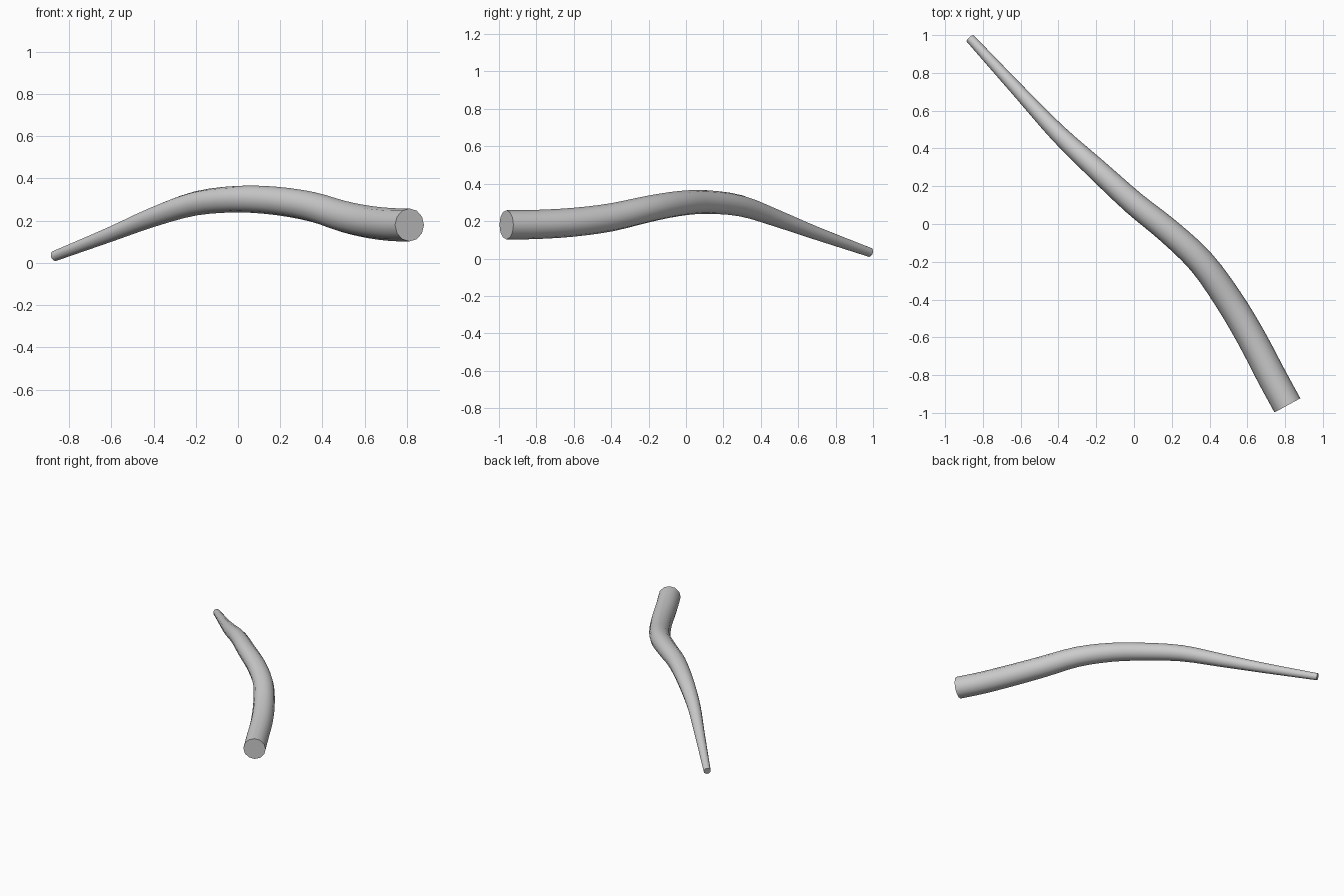
import bpy, bmesh, math
from mathutils import Vector

cube = bpy.data.objects.get("Cube")
if cube:
    bpy.data.objects.remove(cube, do_unlink=True)

SIDES = 12
STEPS = 3

# Centre line with radius, from the thick end to the tip
PATH = [
    (0.812, -0.96, 0.18, 0.078),
    (0.725, -0.80, 0.182, 0.078),
    (0.62, -0.60, 0.194, 0.077),
    (0.50, -0.40, 0.22, 0.075),
    (0.355, -0.20, 0.265, 0.071),
    (0.18, -0.035, 0.294, 0.067),
    (0.0, 0.11, 0.302, 0.063),
    (-0.20, 0.292, 0.282, 0.057),
    (-0.40, 0.478, 0.218, 0.047),
    (-0.60, 0.692, 0.137, 0.036),
    (-0.868, 0.983, 0.033, 0.025),
]


def smooth_path(points):
    """Catmull-Rom interpolation through the points."""
    p = [Vector(q) for q in points]
    p = [2 * p[0] - p[1]] + p + [2 * p[-1] - p[-2]]
    out = []
    for a, b, c, d in zip(p, p[1:], p[2:], p[3:]):
        for i in range(STEPS):
            t = i / STEPS
            out.append(b + (c - a) * t / 2 + (2 * a - 5 * b + 4 * c - d) * t**2 / 2
                       + (3 * b - a - 3 * c + d) * t**3 / 2)
    return out + [p[-2]]


# Sweep a round section along the path
path = smooth_path(PATH)
bm = bmesh.new()
rings = []
for i, p in enumerate(path):
    along = (path[min(i + 1, len(path) - 1)] - path[max(i - 1, 0)]).to_3d().normalized()
    side = along.cross(Vector((0, 0, 1))).normalized()
    up = side.cross(along)
    angles = [math.tau * k / SIDES for k in range(SIDES)]
    rings.append([bm.verts.new(p.to_3d() + p.w * (side * math.cos(a) + up * math.sin(a)))
                  for a in angles])
for a, b in zip(rings, rings[1:]):
    for k in range(SIDES):
        n = (k + 1) % SIDES
        bm.faces.new((a[k], a[n], b[n], b[k]))

# Flat ends
bm.faces.new(rings[0])
bm.faces.new(rings[-1])
bmesh.ops.recalc_face_normals(bm, faces=bm.faces)

mesh = bpy.data.meshes.new("curved_horn")
bm.to_mesh(mesh)
bm.free()
horn = bpy.data.objects.new("curved_horn", mesh)
bpy.context.collection.objects.link(horn)

# Plain grey
colour = (0.6, 0.6, 0.6, 1)
grey = bpy.data.materials.new("light_grey")
grey.use_nodes = True
grey.diffuse_color = colour
grey.node_tree.nodes["Principled BSDF"].inputs["Base Color"].default_value = colour
mesh.materials.append(grey)

# Smooth sides, sharp end rims
bpy.ops.object.select_all(action='DESELECT')
horn.select_set(True)
bpy.context.view_layer.objects.active = horn
bpy.ops.object.shade_smooth_by_angle(angle=math.radians(40))
